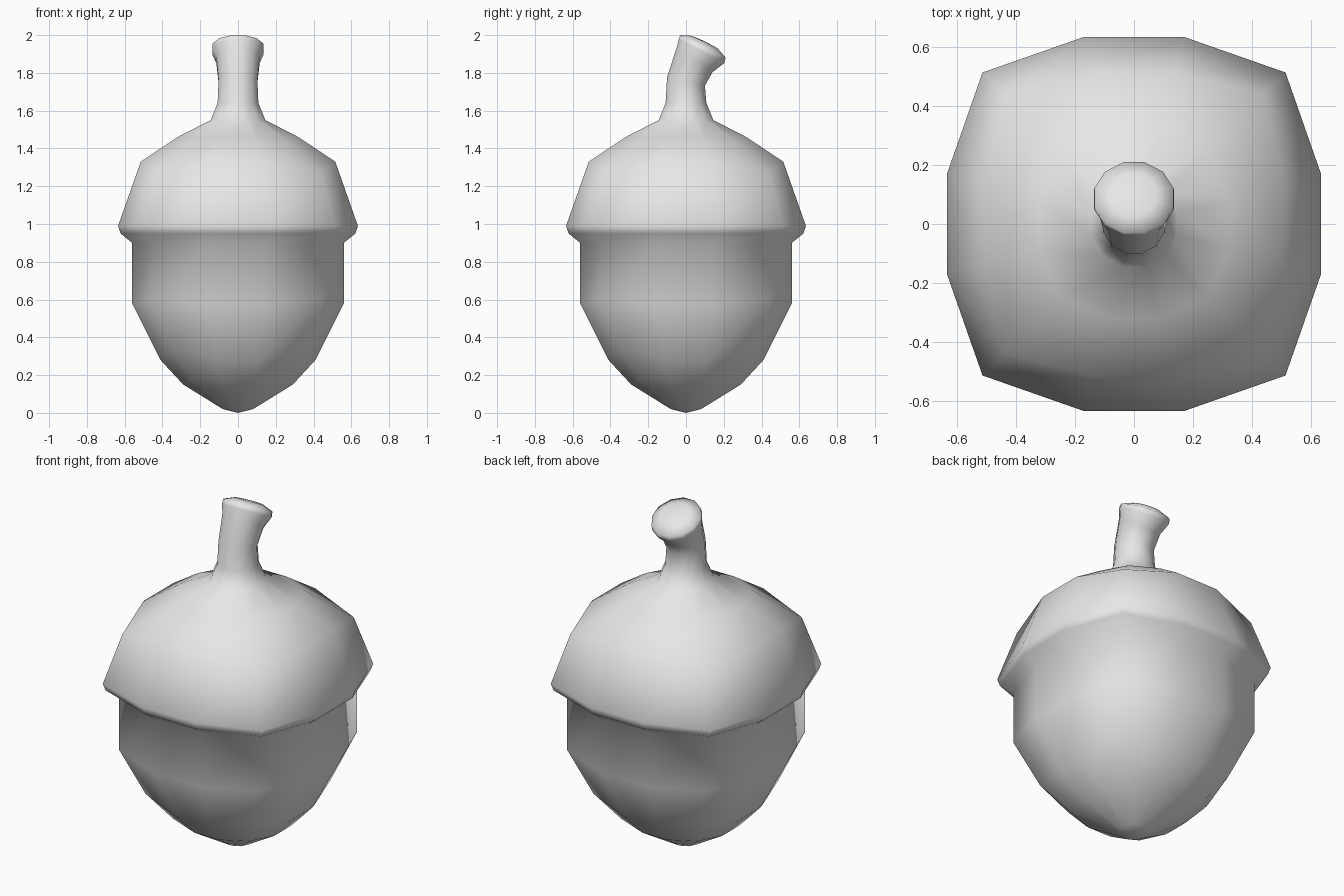
import bpy, bmesh, math
from mathutils import Vector, Matrix

if "Cube" in bpy.data.objects:
    bpy.data.objects.remove(bpy.data.objects["Cube"])

SIDES = 12

# Rings from the bottom up:
# (half width, corner ratio, height, corner height shift, y offset, tilt in degrees)
# Corner ratio 0.732 is round; larger values are squarer.
ROUND = 0.732
NUT = [
    (0.08, 0.75, 0.02, 0.00, 0, 0),
    (0.29, 0.85, 0.15, 0.02, 0, 0),
    (0.41, 0.86, 0.28, 0.05, 0, 0),
    (0.56, 0.81, 0.58, 0.02, 0, 0),
    (0.56, 0.81, 0.90, 0.00, 0, 0),
]
CAP = [
    (0.622, 0.81, 0.95, 0.00, 0, 0),
    (0.635, 0.81, 0.99, 0.00, 0, 0),
    (0.515, 0.855, 1.33, -0.06, 0, 0),
    (0.32, 0.78, 1.46, -0.01, 0, 0),
]
STEM = [
    (0.145, ROUND, 1.55, 0, 0.00, 0),
    (0.108, ROUND, 1.64, 0, 0.00, 0),
    (0.103, ROUND, 1.755, 0, 0.00, -13),
    (0.115, ROUND, 1.87, 0, 0.046, -35),
    (0.136, ROUND, 1.915, 0, 0.082, -28),
    (0.134, ROUND, 1.94, 0, 0.09, -26.5),
    (0.075, ROUND, 1.963, 0, 0.10, -26),
]


def ring(bm, half, corner, z, shift, y, tilt):
    """One twelve-sided ring, squared off at its four diagonals."""
    turn = Matrix.Rotation(math.radians(tilt), 3, 'X')
    verts = []
    for i in range(SIDES):
        a = math.radians(15 + 30 * i)
        is_corner = i % 3 == 1
        r = half * corner * math.sqrt(2) if is_corner else half / math.cos(math.radians(15))
        p = turn @ Vector((r * math.cos(a), r * math.sin(a), shift if is_corner else 0))
        verts.append(bm.verts.new(p + Vector((0, y, z))))
    return verts


# Nut, cap and stem form one continuous skin
bm = bmesh.new()
rings = [ring(bm, *spec) for spec in NUT + CAP + STEM]
for low, high in zip(rings, rings[1:]):
    for i in range(SIDES):
        j = (i + 1) % SIDES
        bm.faces.new((low[i], low[j], high[j], high[i]))

# Pointed base and slightly domed stem end
base = bm.verts.new((0, 0, 0))
tip = bm.verts.new((0, 0.102, 1.966))
for i in range(SIDES):
    j = (i + 1) % SIDES
    bm.faces.new((rings[0][j], rings[0][i], base))
    bm.faces.new((rings[-1][i], rings[-1][j], tip))
for f in bm.faces:
    f.smooth = True
bmesh.ops.recalc_face_normals(bm, faces=bm.faces[:])

mesh = bpy.data.meshes.new("acorn")
bm.to_mesh(mesh)
bm.free()

grey = bpy.data.materials.new("light grey")
grey.diffuse_color = (0.8, 0.8, 0.8, 1)
grey.use_nodes = True
grey.node_tree.nodes["Principled BSDF"].inputs["Base Color"].default_value = grey.diffuse_color
mesh.materials.append(grey)
bpy.context.collection.objects.link(bpy.data.objects.new("acorn", mesh))
